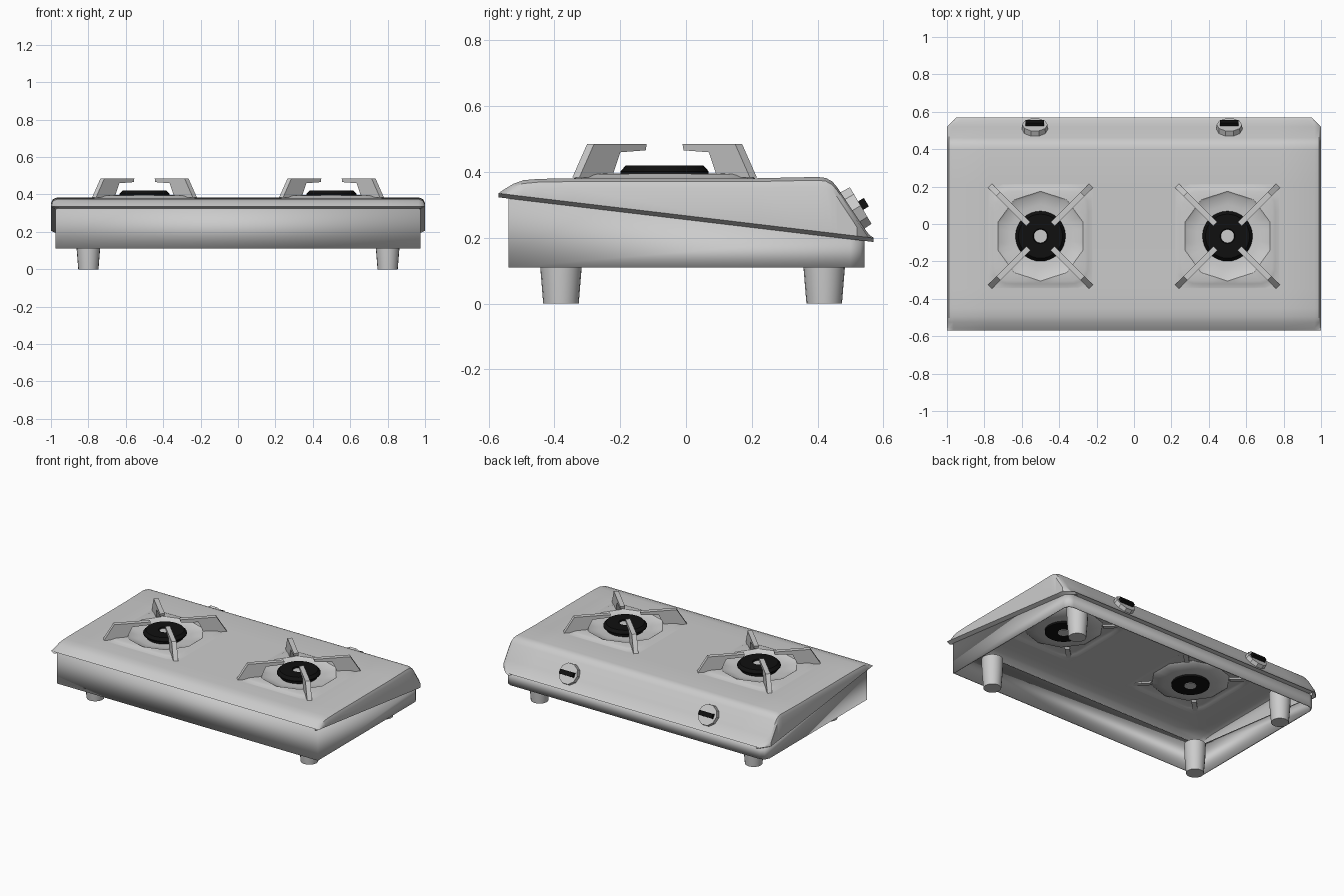
import bpy, bmesh, math
from mathutils import Matrix, Vector

if "Cube" in bpy.data.objects:
    bpy.data.objects.remove(bpy.data.objects["Cube"])


def material(name, value, rough):
    m = bpy.data.materials.new(name)
    m.use_nodes = True
    m.diffuse_color = (value, value, value, 1)
    node = m.node_tree.nodes["Principled BSDF"]
    node.inputs["Base Color"].default_value = (value, value, value, 1)
    node.inputs["Roughness"].default_value = rough
    return m


GREY = material("light grey enamel", 0.6, 0.5)
BLACK = material("black iron", 0.005, 0.7)


def finish(bm, name, mat, angle=30, face_up=False):
    bmesh.ops.remove_doubles(bm, verts=bm.verts, dist=0.0005)
    bmesh.ops.recalc_face_normals(bm, faces=bm.faces)
    if face_up and sum(f.normal.z * f.calc_area() for f in bm.faces) < 0:
        bmesh.ops.reverse_faces(bm, faces=bm.faces)
    mesh = bpy.data.meshes.new(name)
    bm.to_mesh(mesh)
    bm.free()
    mesh.materials.append(mat)
    ob = bpy.data.objects.new(name, mesh)
    bpy.context.collection.objects.link(ob)
    bpy.ops.object.select_all(action='DESELECT')
    ob.select_set(True)
    bpy.context.view_layer.objects.active = ob
    bpy.ops.object.shade_smooth_by_angle(angle=math.radians(angle))
    return ob


def bridge(bm, rows, closed=False, skip=None):
    """Join consecutive rows of points with quads."""
    grid = [[bm.verts.new(p) for p in row] for row in rows]
    n = len(grid[0])
    for j in range(len(grid) - 1):
        for i in range(n if closed else n - 1):
            if skip and skip(rows[j][i], rows[j + 1][(i + 1) % n]):
                continue
            k = (i + 1) % n
            bm.faces.new((grid[j][i], grid[j][k], grid[j + 1][k], grid[j + 1][i]))
    return grid


def lathe(name, profile, mat, centre, sides=32, angle=30):
    bm = bmesh.new()
    rows = [[(centre[0] + r * math.cos(math.tau * i / sides),
              centre[1] + r * math.sin(math.tau * i / sides), z)
             for i in range(sides)] for r, z in profile]
    grid = bridge(bm, rows, closed=True)
    bm.faces.new(grid[0])
    bm.faces.new(grid[-1])
    return finish(bm, name, mat, angle)


def lip(y):
    return 0.335 - 0.119 * (y + 0.57)


# Cover: sloping skirt, rounded edges and openings for two burner wells
WELL_X, WELL_Y, WELL_R, TOP = 0.5, -0.065, 0.28, 0.381
profile = [(-0.57, 0.335), (-0.555, 0.346), (-0.525, 0.364), (-0.495, 0.375),
           (-0.45, 0.379), (WELL_Y - WELL_R, TOP), (WELL_Y + WELL_R, TOP),
           (0.4, 0.385), (0.425, 0.382), (0.445, 0.371), (0.46, 0.353),
           (0.52, 0.262), (0.555, 0.211), (0.57, 0.2)]
rows = []
for y, top in profile:
    w = 1 - max(0, y - 0.52)
    low = min(lip(y), top)
    half = [(w - 0.025, low - 0.012), (w, low), (w, max(low, top - 0.03)),
            (w - 0.01, max(low, top - 0.01)), (w - 0.035, top),
            (WELL_X + WELL_R, top), (WELL_X - WELL_R, top)]
    row = [(-x, y, z) for x, z in half]
    rows.append(row + [(-p[0], y, p[2]) for p in reversed(row)])
# Turned-in lips at the front and back
for index, y, drop in ((0, -0.54, 0.01), (-1, 0.54, 0.004)):
    edge = [(p[0] * 0.975, y, rows[index][1][2] - drop) for p in rows[index]]
    rows.insert(0 if index == 0 else len(rows), edge)


def in_well(a, b):
    x, y = (a[0] + b[0]) / 2, (a[1] + b[1]) / 2
    return abs(abs(x) - WELL_X) < 0.05 and abs(y - WELL_Y) < 0.05


bm = bmesh.new()
bridge(bm, rows, skip=in_well)
finish(bm, "cover", GREY, 35, face_up=True)

# Body: open-bottomed wall following the sloping cover
outline = [(-0.975, -0.54), (0.975, -0.54), (0.975, 0.5), (0.96, 0.53), (0.93, 0.542),
           (-0.93, 0.542), (-0.96, 0.53), (-0.975, 0.5)]
bm = bmesh.new()
bridge(bm, [[(x, y, 0.11) for x, y in outline],
            [(x, y, lip(y) - 0.006) for x, y in outline]], closed=True)
body = finish(bm, "body_wall", GREY)
thick = body.modifiers.new("thickness", 'SOLIDIFY')
thick.thickness = 0.008

# Feet
for x in (-0.8, 0.8):
    for y in (-0.38, 0.42):
        lathe("foot", [(0.054, 0), (0.063, 0.11), (0.066, 0.2)], GREY, (x, y), 20)


def square(t):
    return 1 / max(abs(math.cos(t)), abs(math.sin(t)))


def soft_square(t):
    return (abs(math.cos(t)) ** 8 + abs(math.sin(t)) ** 8) ** (-1 / 8)


def decagon(t):
    step = math.tau / 10
    return math.cos(step / 2) / math.cos((t - math.pi / 2) % step - step / 2)


def circle(t):
    return 1


# Burners: raised pad with a ten-sided dish, iron head, core and four arms
ARM = [(0.27, 0.383), (0.225, 0.485), (0.065, 0.485), (0.068, 0.466),
       (0.145, 0.46), (0.17, 0.385)]
LOOPS = [(square, WELL_R, TOP), (soft_square, 0.275, TOP), (soft_square, 0.255, 0.39),
         (soft_square, 0.24, 0.394), (decagon, 0.24, 0.396), (decagon, 0.228, 0.388),
         (decagon, 0.17, 0.376), (circle, 0.11, 0.374)]
for cx in (-WELL_X, WELL_X):
    bm = bmesh.new()
    angles = [math.tau * i / 40 for i in range(40)]
    bridge(bm, [[(cx + r * f(t) * math.cos(t), WELL_Y + r * f(t) * math.sin(t), z)
                 for t in angles] for f, r, z in LOOPS], closed=True)
    finish(bm, "burner_pad", GREY, 25, face_up=True)
    lathe("burner_head", [(0.036, 0.362), (0.115, 0.362), (0.115, 0.39), (0.134, 0.396),
                          (0.134, 0.402), (0.118, 0.42), (0.04, 0.42), (0.036, 0.405)],
          BLACK, (cx, WELL_Y))
    lathe("burner_core", [(0.036, 0.358), (0.036, 0.412)], GREY, (cx, WELL_Y), 16)
    for k in range(4):
        t = math.pi / 4 + k * math.pi / 2
        out = Vector((math.cos(t), math.sin(t), 0))
        side = Vector((-out.y, out.x, 0))
        bm = bmesh.new()
        ends = bridge(bm, [[Vector((cx, WELL_Y, z)) + out * d * math.sqrt(2) + side * s
                            for d, z in ARM] for s in (-0.015, 0.015)], closed=True)
        for end in ends:
            bm.faces.new(end)
        finish(bm, "pan_support_arm", GREY)

# Knobs on the back slope, each with a black grip bar
normal = Vector((0, 0.86, 0.51))
tilt = Matrix.Rotation(-math.atan2(normal.y, normal.z), 4, 'X')
for x in (-0.53, 0.51):
    face = Vector((x, 0.531, 0.298))
    bm = bmesh.new()
    bmesh.ops.create_cone(bm, cap_ends=True, segments=10, radius1=0.07, radius2=0.068,
                          depth=0.05,
                          matrix=Matrix.Translation(face - normal * 0.025) @ tilt
                          @ Matrix.Rotation(math.pi / 2, 4, 'Z'))
    finish(bm, "knob", GREY)
    bm = bmesh.new()
    bmesh.ops.create_cube(bm, size=1, matrix=Matrix.Translation(face + normal * 0.009)
                          @ tilt @ Matrix.Diagonal((0.1, 0.03, 0.022, 1)))
    finish(bm, "knob_grip", BLACK)
